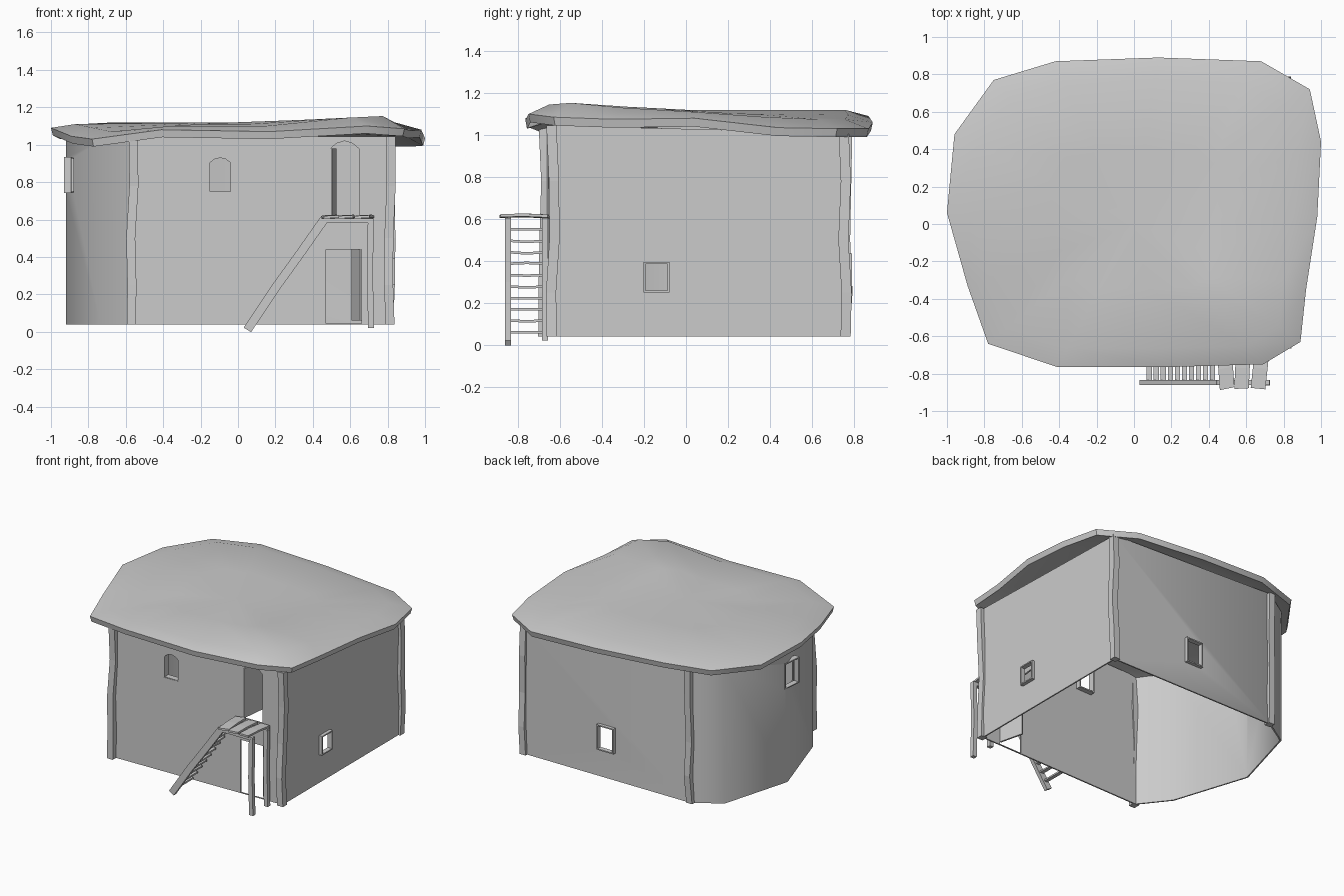
import bpy, bmesh, math, random
from mathutils import Vector, Matrix

if "Cube" in bpy.data.objects:
    bpy.data.objects.remove(bpy.data.objects["Cube"])

random.seed(4)


def make(name, bm, angle=None):
    bmesh.ops.recalc_face_normals(bm, faces=bm.faces)
    me = bpy.data.meshes.new(name)
    bm.to_mesh(me)
    bm.free()
    ob = bpy.data.objects.new(name, me)
    bpy.context.collection.objects.link(ob)
    if angle:
        smooth(ob, angle)
    return ob


def activate(ob):
    bpy.ops.object.select_all(action='DESELECT')
    ob.select_set(True)
    bpy.context.view_layer.objects.active = ob


def smooth(ob, angle):
    activate(ob)
    bpy.ops.object.shade_smooth_by_angle(angle=math.radians(angle))


def thicken(ob, amount, offset):
    mod = ob.modifiers.new("thickness", 'SOLIDIFY')
    mod.thickness, mod.offset, mod.use_even_offset = amount, offset, True
    activate(ob)
    bpy.ops.object.modifier_apply(modifier=mod.name)


def bar(name, path, u, v):
    """Sweep a rectangle spanned by half vectors u, v along path points."""
    u, v = Vector(u), Vector(v)
    bm = bmesh.new()
    rings = [[bm.verts.new(Vector(p) + a * u + b * v)
              for a, b in ((-1, -1), (1, -1), (1, 1), (-1, 1))] for p in path]
    for r, s in zip(rings, rings[1:]):
        for i in range(4):
            j = (i + 1) % 4
            bm.faces.new((r[i], r[j], s[j], s[i]))
    bm.faces.new(rings[0])
    bm.faces.new(rings[-1])
    return make(name, bm)


def prism(name, pts, origin, turn, y0, y1, capped=True):
    """Upright outline (side, z) pushed from depth y0 to y1, turned about z."""
    bm = bmesh.new()
    a, b = [[bm.verts.new((s, y, z)) for s, z in pts] for y in (y0, y1)]
    for i in range(len(pts)):
        j = (i + 1) % len(pts)
        bm.faces.new((a[i], a[j], b[j], b[i]))
    if capped:
        bm.faces.new(a)
        bm.faces.new(b)
    bm.transform(Matrix.Translation(origin) @ Matrix.Rotation(math.radians(turn), 4, 'Z'))
    return make(name, bm)


def rect(w, z0, z1):
    return [(-w / 2, z0), (w / 2, z0), (w / 2, z1), (-w / 2, z1)]


def arched(w, z0, shoulder, top):
    h = w / 2
    m = shoulder + (top - shoulder) * 0.7
    return [(-h, z0), (h, z0), (h, shoulder), (h * .55, m), (0, top), (-h * .55, m), (-h, shoulder)]


# walls: thin shell, straight front, right and back with a rounded left end
plan = [(-.57, -.665, 1.04), (.815, -.635, 1.045), (.815, .765, 1.01), (-.57, .765, 1.06),
        (-.77, .64, 1.05), (-.92, .11, 1.05), (-.735, -.455, 1.02)]
bm = bmesh.new()
lo = [bm.verts.new((x, y, .04)) for x, y, z in plan]
hi = [bm.verts.new(p) for p in plan]
for i in range(len(plan)):
    j = (i + 1) % len(plan)
    bm.faces.new((lo[i], lo[j], hi[j], hi[i]))
walls = make("walls", bm)
thicken(walls, .01, -1)

# openings: outline, position, turn, and how far a window sleeve reaches in and out
openings = [
    ("upper_door", arched(.16, .61, .975, 1.02), (.57, -.64, 0), 0, None),
    ("lower_door", rect(.19, .045, .44), (.565, -.64, 0), 0, None),
    ("front_window", arched(.12, .745, .905, .935), (-.095, -.653, 0), 0, (0, .045)),
    ("right_window", rect(.115, .255, .39), (.815, -.14, 0), 90, (-.025, .01)),
    ("back_window", rect(.13, .25, .43), (.12, .765, 0), 180, (-.025, .01)),
    ("left_window", rect(.14, .745, .93), (-.905, .06, 0), -95, (-.02, .02)),
]
for name, pts, origin, turn, sleeve in openings:
    c = prism("cutter", pts, origin, turn, -.1, .1)
    m = walls.modifiers.new("opening", 'BOOLEAN')
    m.operation, m.object, m.solver = 'DIFFERENCE', c, 'EXACT'
    activate(walls)
    bpy.ops.object.modifier_apply(modifier=m.name)
    bpy.data.objects.remove(c)
    if sleeve:
        thicken(prism(name + "_frame", pts, origin, turn, *sleeve, capped=False), .009, 0)
smooth(walls, 48)

# doors swung inwards
bar("upper_door", [(.508, -.54, .61), (.508, -.54, .98)], (.006, 0, 0), (.012, .105, 0))
bar("lower_door", [(.635, -.54, .06), (.635, -.54, .44)], (-.022, .09, 0), (.006, .002, 0))

# crooked corner posts
for name, x, y, z1 in (("front_left_post", -.565, -.672, 1.04), ("front_right_post", .812, -.635, 1.045),
                       ("back_right_post", .81, .758, 1.005), ("back_left_post", -.57, .762, 1.05)):
    path = [(x + random.uniform(-.01, .01), y + random.uniform(-.01, .01), z)
            for z in (.04, .25, .5, .78, z1)]
    bar(name, path, (.024, 0, 0), (0, .024, 0))

# roof: wavy saddle-shaped slab, rim points are x, y, top height
rim = [(-1, .06, 1.09), (-.96, .48, 1.07), (-.75, .77, 1.08), (-.42, .87, 1.09),
       (.13, .89, 1.06), (.68, .87, 1.03), (.94, .72, 1.03), (1, .44, 1.035),
       (.98, .04, 1.08), (.92, -.35, 1.075), (.89, -.63, 1.085), (.69, -.75, 1.1),
       (.17, -.765, 1.07), (-.41, -.765, 1.08), (-.78, -.64, 1.03), (-.89, -.33, 1.045)]
lift = [.02, .04, .04, .03, .035, .045, .045, .05, .03, .055, .068, .045, .03, .02, .04, .045]
bm = bmesh.new()


def roof_layer(drop, shrink):
    rings = []
    for s, k in ((1, 0), (.87, 1), (.45, 2)):
        ring = []
        for (x, y, z), d in zip(rim, lift):
            h = (z, z + d, (z + d) * .45 + 1.12 * .55)[k]
            ring.append(bm.verts.new((x * s * shrink, y * s * shrink, h - drop)))
        rings.append(ring)
    mid = bm.verts.new((0, 0, 1.12 - drop))
    for i in range(16):
        j = (i + 1) % 16
        for r, s in zip(rings, rings[1:]):
            bm.faces.new((r[i], r[j], s[j], s[i]))
        bm.faces.new((rings[-1][i], rings[-1][j], mid))
    return rings[0]


top, under = roof_layer(0, 1), roof_layer(.04, .99)
for i in range(16):
    j = (i + 1) % 16
    bm.faces.new((top[i], under[i], under[j], top[j]))
make("roof", bm, 40)

# staircase: one bent outer stringer, landing beams and legs
climb = [(.05, .01), (.2, .235), (.33, .415), (.46, .6)]
bar("stringer", [(x, -.848, z) for x, z in climb], (.02, 0, -.012), (0, .014, 0))
for side, y, x0 in (("outer", -.848, .44), ("inner", -.672, .46)):
    bar(side + "_landing_beam", [(x0, y, .593), (.725, y, .593)], (0, .014, 0), (0, 0, .012))
    bar(side + "_landing_leg", [(.712, y, .02), (.705, y, .3), (.71, y, .59)],
        (.016, 0, 0), (0, .015, 0))

# treads reaching from the stringer to the wall
for i in range(10):
    z = .06 + .0545 * i
    x = .082 + .0375 * i
    w = random.uniform(-.006, .006)
    bar("tread_%02d" % (i + 1), [(x, -.84, z), (x, -.76, z + w), (x, -.665, z)],
        (.014, 0, 0), (0, 0, .006))

# uneven landing planks
for i, (x, skew) in enumerate(((.49, .008), (.58, -.005), (.675, -.012))):
    bar("landing_plank_%d" % (i + 1),
        [(x + skew, -.88, .614), (x, -.77, .617), (x - skew, -.655, .612)],
        (.039, .008 - .006 * i, .002), (0, 0, .007))
